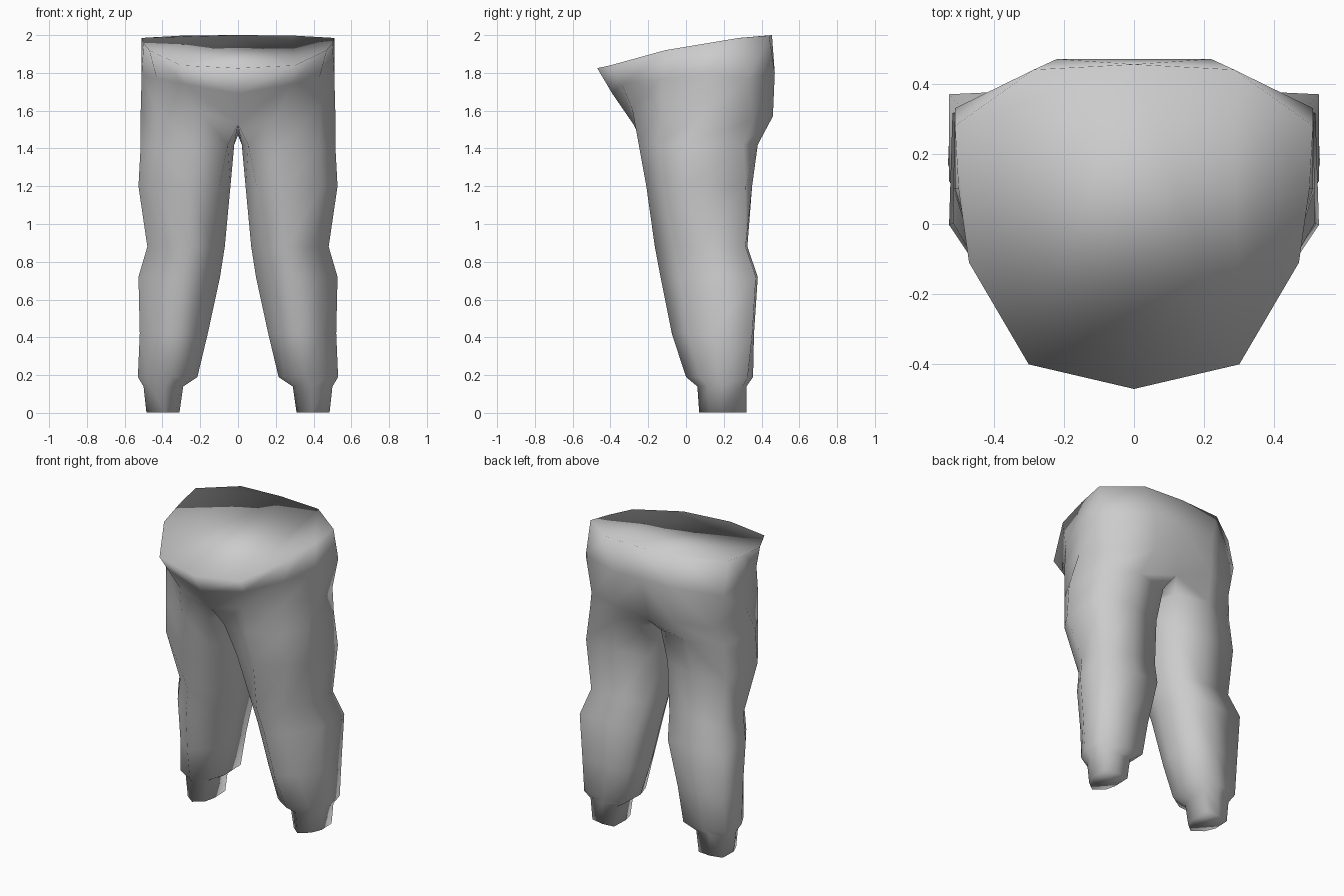
import bpy, bmesh

if "Cube" in bpy.data.objects:
    bpy.data.objects.remove(bpy.data.objects["Cube"])

grey = bpy.data.materials.new("plain_grey")
grey.use_nodes = True
colour = (0.6, 0.6, 0.6, 1)
grey.diffuse_color = colour
grey.node_tree.nodes["Principled BSDF"].inputs["Base Color"].default_value = colour

# Cross-sections as fractions: inner to outer, front to back
cuff = [(.1, .2), (.45, 0), (.83, .2), (1, .48), (.98, .92), (.5, 1), (.02, .97), (0, .48)]
calf = [(.17, .2), (.45, 0), (.76, .2), (1, .5), (1, .98), (.5, 1), (.06, .97), (0, .48)]
thigh = [(.12, .1), (.45, 0), (.83, .15), (1, .37), (.98, .94), (.5, 1), (.06, .9), (0, .48)]
upper = [(.07, .04), (.45, 0), (.83, .17), (1, .4), (.96, .88), (.5, 1), (.05, .92), (0, .48)]

# Leg rings from ankle to thigh: section, z, inner x, outer x, front y, back y
rings = [(cuff, 0.002, .31, .485, .07, .32), (cuff, .14, .29, .50, .06, .32),
         (cuff, .19, .215, .53, 0, .355), (calf, .42, .16, .52, -.075, .36),
         (calf, .72, .095, .527, -.135, .38), (calf, .88, .07, .48, -.165, .325),
         (thigh, 1.2, .04, .527, -.21, .35), (upper, 1.42, .02, .515, -.25, .38)]

# Half loops of the pelvis, front centre round to back centre
groin = [(0, -.28, 1.53), (.23, -.285, 1.61), (.44, -.13, 1.63), (.515, .1, 1.6),
         (.45, .355, 1.55), (.22, .46, 1.57), (0, .4, 1.5)]
hips = [(0, -.39, 1.69), (.28, -.34, 1.74), (.43, -.13, 1.77), (.51, .1, 1.79),
        (.51, .33, 1.77), (.22, .47, 1.8), (0, .47, 1.8)]
waist = [(0, -.47, 1.825), (.3, -.4, 1.84), (.47, -.11, 1.92), (.5, .1, 1.955),
         (.51, .28, 1.985), (.285, .44, 1.998), (0, .455, 2)]
crotch = (0, .1, 1.47)

bm = bmesh.new()


def loop(points):
    return [bm.verts.new(p) for p in points]


def bridge(a, b, closed):
    n = len(a)
    for i in range(n if closed else n - 1):
        j = (i + 1) % n
        bm.faces.new((a[i], a[j], b[j], b[i]))


# Leg, closed by a sole
leg = [loop((x0 + (x1 - x0) * u, y0 + (y1 - y0) * v, z) for u, v in section)
       for section, z, x0, x1, y0, y1 in rings]
top = loop(groin + [crotch])
for a, b in zip(leg, leg[1:] + [top]):
    bridge(a, b, True)
bm.faces.new(leg[0])

# Pelvis, closed by a sloping top
hip_loop, waist_loop = loop(hips), loop(waist)
bridge(top[:7], hip_loop, False)
bridge(hip_loop, waist_loop, False)
bm.faces.new(waist_loop)

bmesh.ops.recalc_face_normals(bm, faces=bm.faces)
if max(bm.faces, key=lambda f: f.calc_center_median().z).normal.z < 0:
    bmesh.ops.reverse_faces(bm, faces=bm.faces)
for f in bm.faces:
    f.smooth = True

mesh = bpy.data.meshes.new("trousers")
bm.to_mesh(mesh)
bm.free()
mesh.materials.append(grey)
trousers = bpy.data.objects.new("trousers", mesh)
bpy.context.collection.objects.link(trousers)

# Other side
mirror = trousers.modifiers.new("mirror", 'MIRROR')
mirror.use_clip = True
mirror.merge_threshold = 0.001
